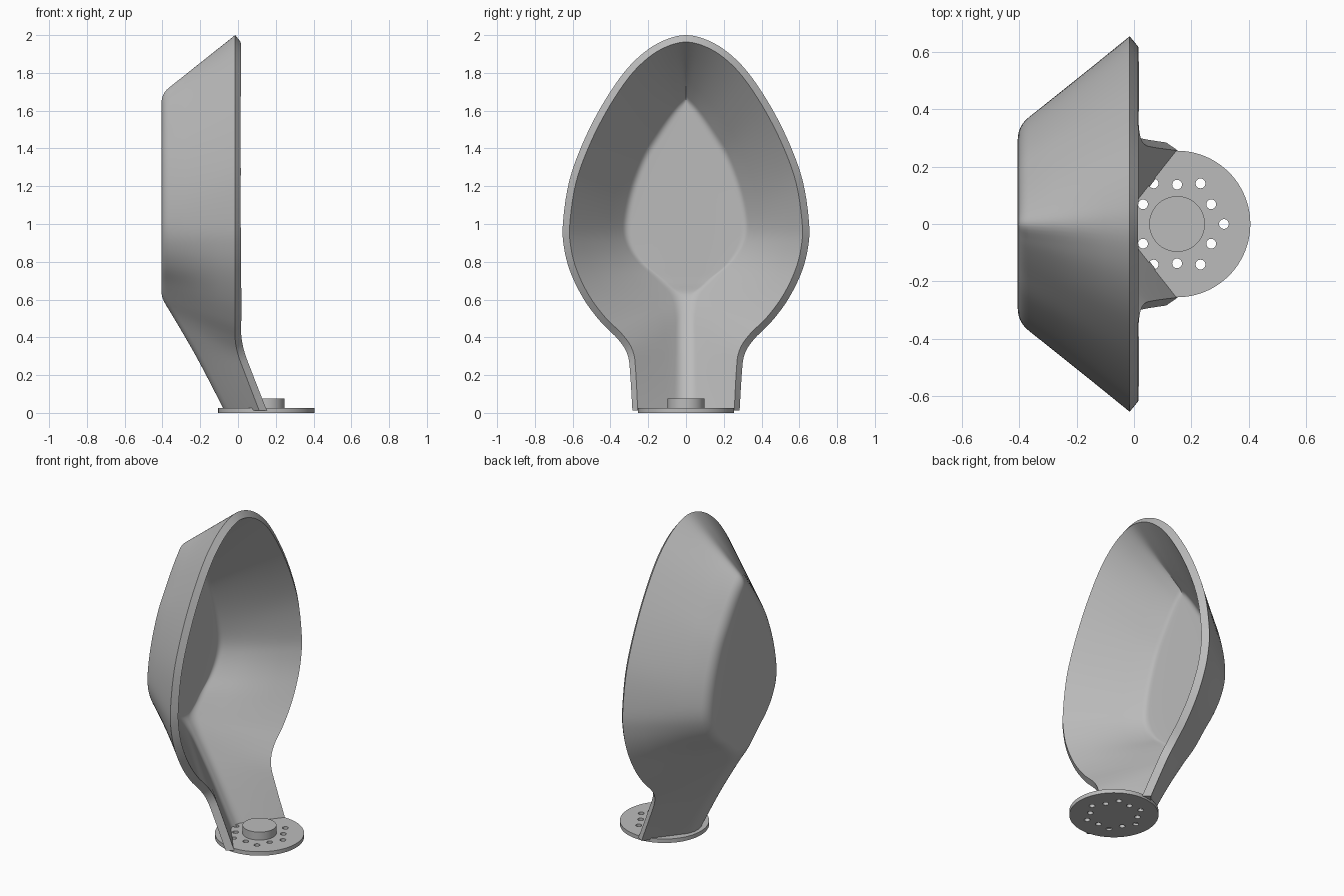
import bpy, bmesh
from math import cos, sin, pi
from mathutils import Vector

cube = bpy.data.objects.get("Cube")
if cube:
    bpy.data.objects.remove(cube, do_unlink=True)

grey = bpy.data.materials.new("plain_grey")
grey.use_nodes = True
grey.diffuse_color = (0.5, 0.5, 0.5, 1)
grey.node_tree.nodes["Principled BSDF"].inputs["Base Color"].default_value = (0.5, 0.5, 0.5, 1)


def add_object(name, bm):
    mesh = bpy.data.meshes.new(name)
    bm.to_mesh(mesh)
    bm.free()
    obj = bpy.data.objects.new(name, mesh)
    bpy.context.collection.objects.link(obj)
    mesh.materials.append(grey)
    return obj


def activate(obj):
    bpy.ops.object.select_all(action='DESELECT')
    obj.select_set(True)
    bpy.context.view_layer.objects.active = obj


def apply_modifier(obj, mod):
    activate(obj)
    bpy.ops.object.modifier_apply(modifier=mod.name)


def smooth(obj):
    activate(obj)
    bpy.ops.object.shade_smooth_by_angle(angle=pi / 6)


def cylinder(bm, x, y, z0, z1, radius, sides):
    ring = [bm.verts.new((x + radius * cos(2 * pi * i / sides),
                          y + radius * sin(2 * pi * i / sides), z0)) for i in range(sides)]
    face = bm.faces.new(ring)
    top = bmesh.ops.extrude_face_region(bm, geom=[face])
    for v in top["geom"]:
        if isinstance(v, bmesh.types.BMVert):
            v.co.z = z1


def catmull(a, b, c, d, t):
    return [0.5 * (2 * q + (r - p) * t + (2 * p - 5 * q + 4 * r - s) * t * t
                   + (3 * q - p - 3 * r + s) * t ** 3) for p, q, r, s in zip(a, b, c, d)]


# Half outline from top to foot: rim y, z, x, then back corner y, z, x
RIM, BACK = -0.015, -0.405
rows = [
    (0, 2, RIM, 0, 1.69, BACK),
    (.11, 1.975, RIM, .05, 1.645, BACK),
    (.22, 1.91, RIM, .1, 1.58, BACK),
    (.33, 1.8, RIM, .16, 1.49, BACK),
    (.45, 1.62, RIM, .235, 1.37, BACK),
    (.55, 1.42, RIM, .295, 1.22, BACK),
    (.62, 1.22, RIM, .33, 1.08, BACK),
    (.652, 1, RIM, .34, .96, BACK),
    (.645, .87, RIM, .31, .86, BACK),
    (.61, .74, RIM, .245, .77, BACK),
    (.54, .6, RIM, .15, .69, BACK),
    (.45, .48, RIM, .07, .61, -.4),
    (.36, .39, RIM, .05, .52, -.35),
    (.31, .31, 0, .05, .41, -.285),
    (.295, .2, .04, .05, .25, -.195),
    (.28, -.06, .14, .05, -.06, -.035),
]


def section(row):
    """Half cross-section: rim, straight wall, rounded corner, flat back."""
    ry, rz, rx, by, bz, bx = row
    rim, corner = Vector((rx, ry, rz)), Vector((bx, by, bz))
    spine = Vector((bx, 0, bz - 0.15 * max(0, bz - 1.1)))
    wall, flat = rim - corner, spine - corner
    a = corner + wall.normalized() * 0.05
    b = corner + flat.normalized() * min(0.05, flat.length * 0.8)
    pts = [rim.lerp(a, i / 4) for i in range(4)]
    for i in range(7):
        t = i / 6
        pts.append(a * (1 - t) ** 2 + corner * 2 * t * (1 - t) + b * t * t)
    return pts + [b.lerp(spine, 0.5), spine]


# Shell: dish and neck lofted as one surface, then thickened
first, last = rows[1], rows[-1]
ghost = (-first[0], first[1], first[2], -first[3], first[4], first[5])
ctrl = [ghost] + rows + [last]
dense = [catmull(*ctrl[i:i + 4], k / 5) for i in range(len(rows) - 1) for k in range(5)]
dense.append(last)

bm = bmesh.new()
grid = []
for row in dense:
    half = section(row)
    other = [Vector((p.x, -p.y, p.z)) for p in reversed(half[:-1])]
    grid.append([bm.verts.new(p) for p in half + other])
for r0, r1 in zip(grid, grid[1:]):
    for j in range(len(r0) - 1):
        bm.faces.new((r0[j], r0[j + 1], r1[j + 1], r1[j]))
bmesh.ops.remove_doubles(bm, verts=bm.verts, dist=0.0005)
bmesh.ops.recalc_face_normals(bm, faces=bm.faces)
bm.normal_update()
if sum(f.normal.x * f.calc_area() for f in bm.faces) > 0:
    bmesh.ops.reverse_faces(bm, faces=bm.faces)
shell = add_object("dish_shell", bm)
solid = shell.modifiers.new("thickness", 'SOLIDIFY')
solid.thickness = 0.047
solid.offset = -1
solid.use_even_offset = True
apply_modifier(shell, solid)

# Trim the neck flat where it meets the base
bm = bmesh.new()
bm.from_mesh(shell.data)
cut = bmesh.ops.bisect_plane(bm, geom=bm.verts[:] + bm.edges[:] + bm.faces[:],
                             plane_co=(0, 0, 0.013), plane_no=(0, 0, 1), clear_inner=True)
edges = [e for e in cut["geom_cut"] if isinstance(e, bmesh.types.BMEdge)]
bmesh.ops.triangle_fill(bm, edges=edges, use_beauty=True)
bmesh.ops.recalc_face_normals(bm, faces=bm.faces)
bm.to_mesh(shell.data)
bm.free()
smooth(shell)

# Base plate with a ring of staggered holes
CX = 0.15
bm = bmesh.new()
cylinder(bm, CX, 0, 0, 0.025, 0.255, 96)
bmesh.ops.recalc_face_normals(bm, faces=bm.faces)
plate = add_object("base_plate", bm)

bm = bmesh.new()
for i in range(12):
    r = 0.137 if i % 2 else 0.163
    cylinder(bm, CX + r * cos(i * pi / 6), r * sin(i * pi / 6), -0.05, 0.1, 0.017, 24)
bmesh.ops.recalc_face_normals(bm, faces=bm.faces)
cutter = add_object("hole_cutter", bm)
cutter.hide_render = True
holes = plate.modifiers.new("holes", 'BOOLEAN')
holes.operation = 'DIFFERENCE'
holes.solver = 'EXACT'
holes.object = cutter
apply_modifier(plate, holes)
bpy.data.objects.remove(cutter, do_unlink=True)
smooth(plate)

# Round hub on the plate
bm = bmesh.new()
cylinder(bm, CX, 0, 0.02, 0.075, 0.097, 64)
bmesh.ops.recalc_face_normals(bm, faces=bm.faces)
smooth(add_object("hub", bm))
